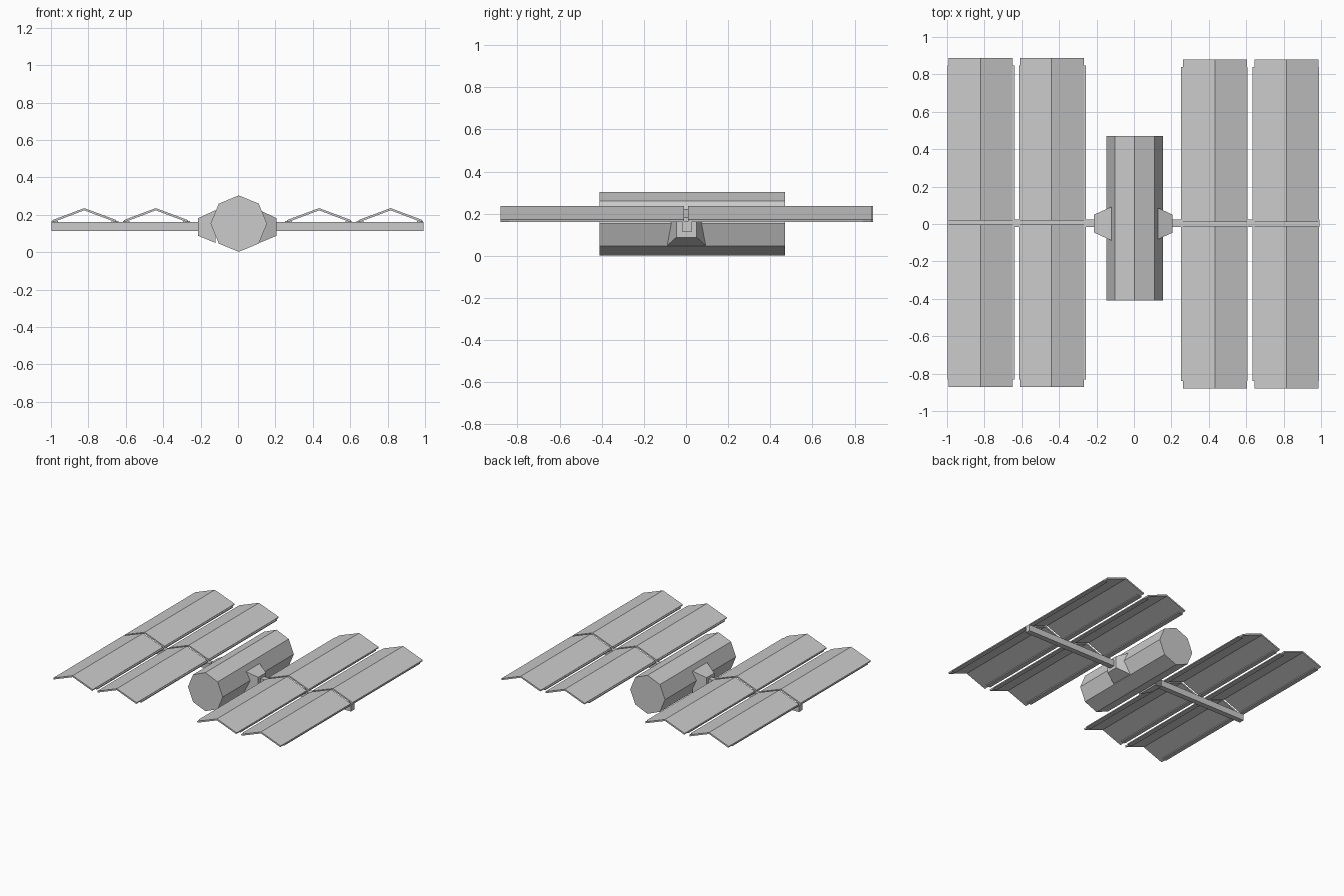
import bpy, bmesh
from math import sin, cos, radians

if "Cube" in bpy.data.objects:
    bpy.data.objects.remove(bpy.data.objects["Cube"])


def make_object(name, verts, faces):
    mesh = bpy.data.meshes.new(name)
    mesh.from_pydata(verts, [], faces)
    bm = bmesh.new()
    bm.from_mesh(mesh)
    bmesh.ops.recalc_face_normals(bm, faces=bm.faces)
    bm.to_mesh(mesh)
    bm.free()
    obj = bpy.data.objects.new(name, mesh)
    bpy.context.collection.objects.link(obj)
    return obj


def loft(name, ring_a, ring_b):
    """Closed solid between two matching rings of points."""
    n = len(ring_a)
    sides = [(i, (i + 1) % n, n + (i + 1) % n, n + i) for i in range(n)]
    return make_object(name, ring_a + ring_b,
                       sides + [tuple(range(n)), tuple(range(n, 2 * n))])


def extrude_y(name, profile, y0, y1):
    return loft(name, [(x, y0, z) for x, z in profile],
                [(x, y1, z) for x, z in profile])


def rect_x(x, yc, half_y, z0, z1):
    return [(x, yc - half_y, z0), (x, yc + half_y, z0),
            (x, yc + half_y, z1), (x, yc - half_y, z1)]


# Octagonal body, one corner pointing up
octagon = [(0.004 + 0.151 * sin(radians(45 * i)), 0.153 + 0.151 * cos(radians(45 * i)))
           for i in range(8)]
extrude_y("body", octagon, -0.41, 0.47)

for side, label, dx, yc in ((1, "right", 0.0, 0.0), (-1, "left", -0.006, 0.008)):
    def sx(x):
        return side * x + dx

    # Tapered mount between body and beam
    loft(label + "_mount", rect_x(sx(0.115), 0.002, 0.09, 0.05, 0.225),
         rect_x(sx(0.207), 0.002, 0.048, 0.088, 0.182))

    # Square support beam
    loft(label + "_beam", rect_x(sx(0.20), 0.004, 0.021, 0.113, 0.162),
         rect_x(sx(0.991), 0.004, 0.021, 0.113, 0.162))

    for n, apex in enumerate((0.434, 0.816)):
        # Folded panel cross-section
        profile = [(sx(apex + a), z) for a, z in (
            (-0.172, 0.172), (0, 0.236), (0.17, 0.172),
            (0.166, 0.161), (0, 0.224), (-0.168, 0.161))]
        for end, ename in ((-1, "front"), (1, "back")):
            tag = f"{label}_{ename}_{n + 1}"
            extrude_y("panel_" + tag, profile, yc + end * 0.01, yc + end * 0.88)
            # Flat rails under the two long panel edges
            for r, (a, b) in enumerate(((-0.183, -0.145), (0.14, 0.174))):
                rail = [(sx(apex + a), 0.160), (sx(apex + b), 0.160),
                        (sx(apex + b), 0.168), (sx(apex + a), 0.168)]
                extrude_y(f"rail_{tag}_{r + 1}", rail,
                          yc + end * 0.01, yc + end * 0.84)
